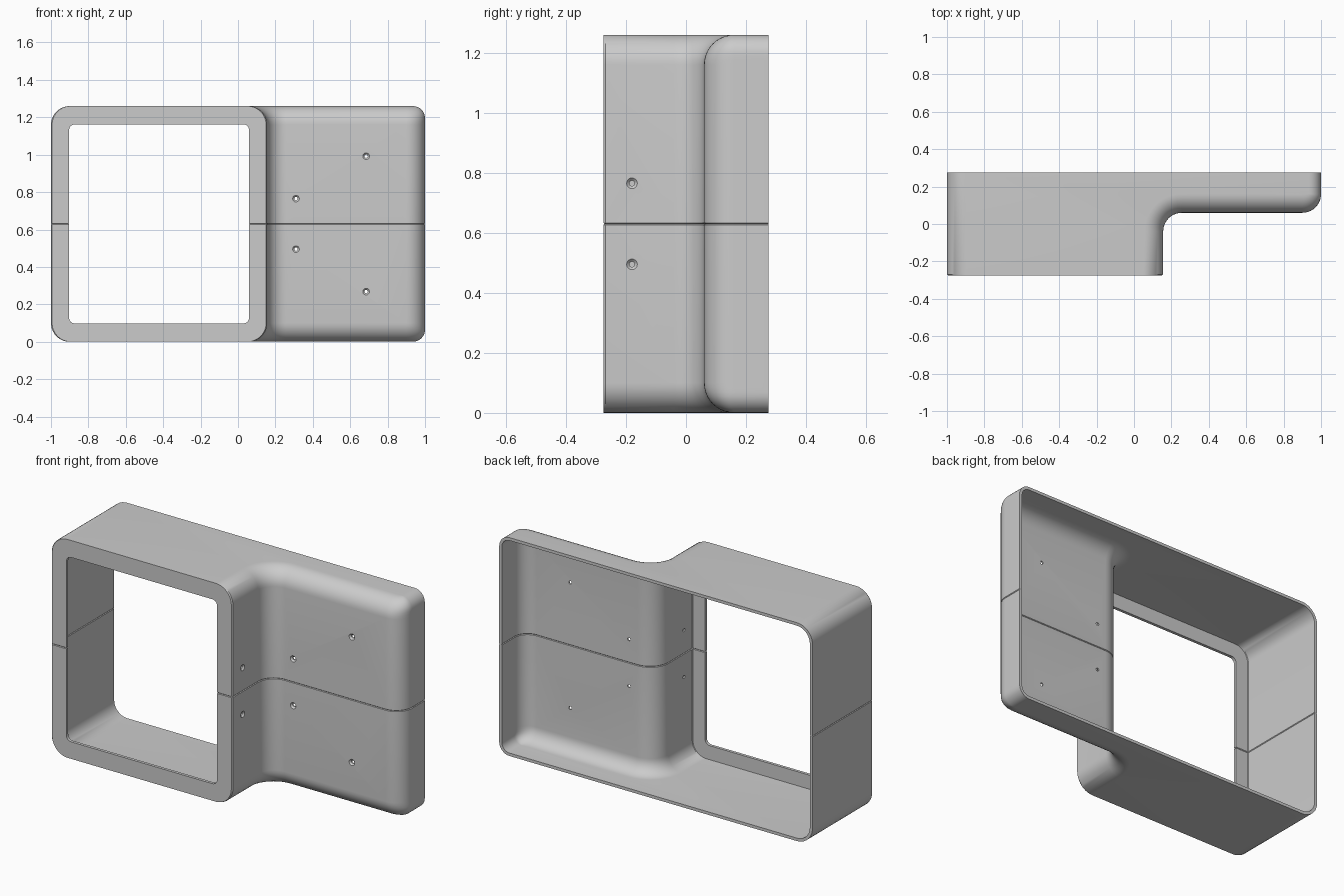
import bpy, bmesh, math
from mathutils import Matrix, Vector

if "Cube" in bpy.data.objects:
    bpy.data.objects.remove(bpy.data.objects["Cube"])

BACK, FRONT = 0.275, -0.275      # depth limits
STEP_X, STEP_Y = 0.156, 0.06     # side of deep box, front of shallow wing
MID, WALL = 0.63, 0.017          # seam height, wall thickness
R, R_SIDE = 0.1, 0.065           # edge roundings
GROOVE = 0.0035
N = 10                           # arc segments


def inset(z, r, t):
    """Inset of a rounded lower edge at height z, for a wall offset t."""
    if z >= r:
        return t
    return r - math.sqrt(max(0.0, (r - t) ** 2 - (r - z) ** 2))


def plan(z, t, g, c):
    """Open plan outline at height z: left back corner, round the front, right back."""
    d, ds, f = inset(z, R, t) + g, inset(z, R_SIDE, t) + g, FRONT + t + g
    left, side = -1 + d, STEP_X - d
    pts = [(left, BACK), (left, f + c), (left + c, f), (side - c, f), (side, f + c)]
    for i in range(N + 1):       # concave sweep into the wing
        a = math.pi / 2 * i / N
        pts.append((STEP_X + R - (R + d) * math.cos(a),
                    STEP_Y - R + (R + d) * math.sin(a)))
    for i in range(N + 1):       # outer front corner of the wing
        a = math.pi / 2 * i / N
        pts.append((1 - R + (R - ds) * math.sin(a),
                    STEP_Y + R - (R - d) * math.cos(a)))
    pts.append((1 - ds, BACK))
    return [(x, y, z) for x, y in pts]


def skin(bm, t, groove, chamfer):
    """One wall surface of the lower half, as a list of vertex rings."""
    zs = [R - (R - t) * math.cos(math.pi / 2 * i / N) for i in range(N + 1)]
    spec = [(z, 0) for z in zs] + [(MID - GROOVE, 0), (MID, groove)]
    rings = [[bm.verts.new(p) for p in plan(z, t, g, chamfer)] for z, g in spec]
    bm.faces.new(rings[0])
    for lo, hi in zip(rings, rings[1:]):
        bridge(bm, lo, hi)
    return rings


def bridge(bm, a, b):
    for i in range(len(a) - 1):
        bm.faces.new((a[i], a[i + 1], b[i + 1], b[i]))


def to_object(bm, name):
    bmesh.ops.recalc_face_normals(bm, faces=bm.faces[:])
    me = bpy.data.meshes.new(name)
    bm.to_mesh(me)
    bm.free()
    ob = bpy.data.objects.new(name, me)
    bpy.context.collection.objects.link(ob)
    return ob


def screw_cutter(bm, origin, out):
    """Countersunk hole; out is the outward surface direction."""
    rot = Vector(out).to_track_quat('Z', 'Y').to_matrix().to_4x4()
    m = Matrix.Translation(origin) @ rot
    rings = []
    for r, h in ((0.009, -0.04), (0.009, -0.009), (0.018, 0.0), (0.018, 0.02)):
        rings.append([bm.verts.new(m @ Vector((r * math.cos(k * math.tau / 20),
                                               r * math.sin(k * math.tau / 20), h)))
                      for k in range(20)])
    bm.faces.new(rings[0])
    bm.faces.new(rings[-1])
    for a, b in zip(rings, rings[1:]):
        bridge(bm, a + a[:1], b + b[:1])


# Lower half shell: outer and inner skins joined at the back rim and the seam
bm = bmesh.new()
outer = skin(bm, 0.0, GROOVE, 0.006)
inner = skin(bm, WALL, -GROOVE, 0.003)
bridge(bm, outer[-1], inner[-1])
rim = [[r[0] for r in reversed(s)] + [r[-1] for r in s] for s in (outer, inner)]
bridge(bm, *rim)
lower = to_object(bm, "lower_shell")

# Cutter: front window with rounded corners and a notch at the seam, plus screw holes
x0, x1, z0, rc = -0.903, 0.059, 0.098, 0.03
outline = [(x0 - GROOVE, 0.7), (x0 - GROOVE, MID), (x0, MID - GROOVE)]
for cx, start in ((x0 + rc, math.pi), (x1 - rc, 1.5 * math.pi)):
    for i in range(7):
        a = start + math.pi / 2 * i / 6
        outline.append((cx + rc * math.cos(a), z0 + rc + rc * math.sin(a)))
outline += [(x1, MID - GROOVE), (x1 + GROOVE, MID), (x1 + GROOVE, 0.7)]
bm = bmesh.new()
near, far = ([bm.verts.new((x, y, z)) for x, z in outline] for y in (-0.4, -0.2))
bm.faces.new(near)
bm.faces.new(far)
bridge(bm, near + near[:1], far + far[:1])
screw_cutter(bm, (0.31, STEP_Y, 0.495), (0, -1, 0))
screw_cutter(bm, (0.685, STEP_Y, 0.268), (0, -1, 0))
screw_cutter(bm, (STEP_X, -0.18, 0.495), (1, 0, 0))
cutter = to_object(bm, "opening_cutter")
cutter.hide_render = True

mod = lower.modifiers.new("openings", 'BOOLEAN')
mod.operation, mod.solver, mod.object = 'DIFFERENCE', 'EXACT', cutter
bpy.context.view_layer.objects.active = lower
bpy.ops.object.modifier_apply(modifier=mod.name)
bpy.data.objects.remove(cutter)

# Upper half shell: mirror image across the seam
bm = bmesh.new()
bm.from_mesh(lower.data)
bmesh.ops.transform(bm, verts=bm.verts[:],
                    matrix=Matrix.Translation((0, 0, 2 * MID)) @ Matrix.Scale(-1, 4, (0, 0, 1)))
upper = to_object(bm, "upper_shell")

for ob in (lower, upper):
    bpy.ops.object.select_all(action='DESELECT')
    ob.select_set(True)
    bpy.context.view_layer.objects.active = ob
    bpy.ops.object.shade_smooth_by_angle(angle=math.radians(30))
